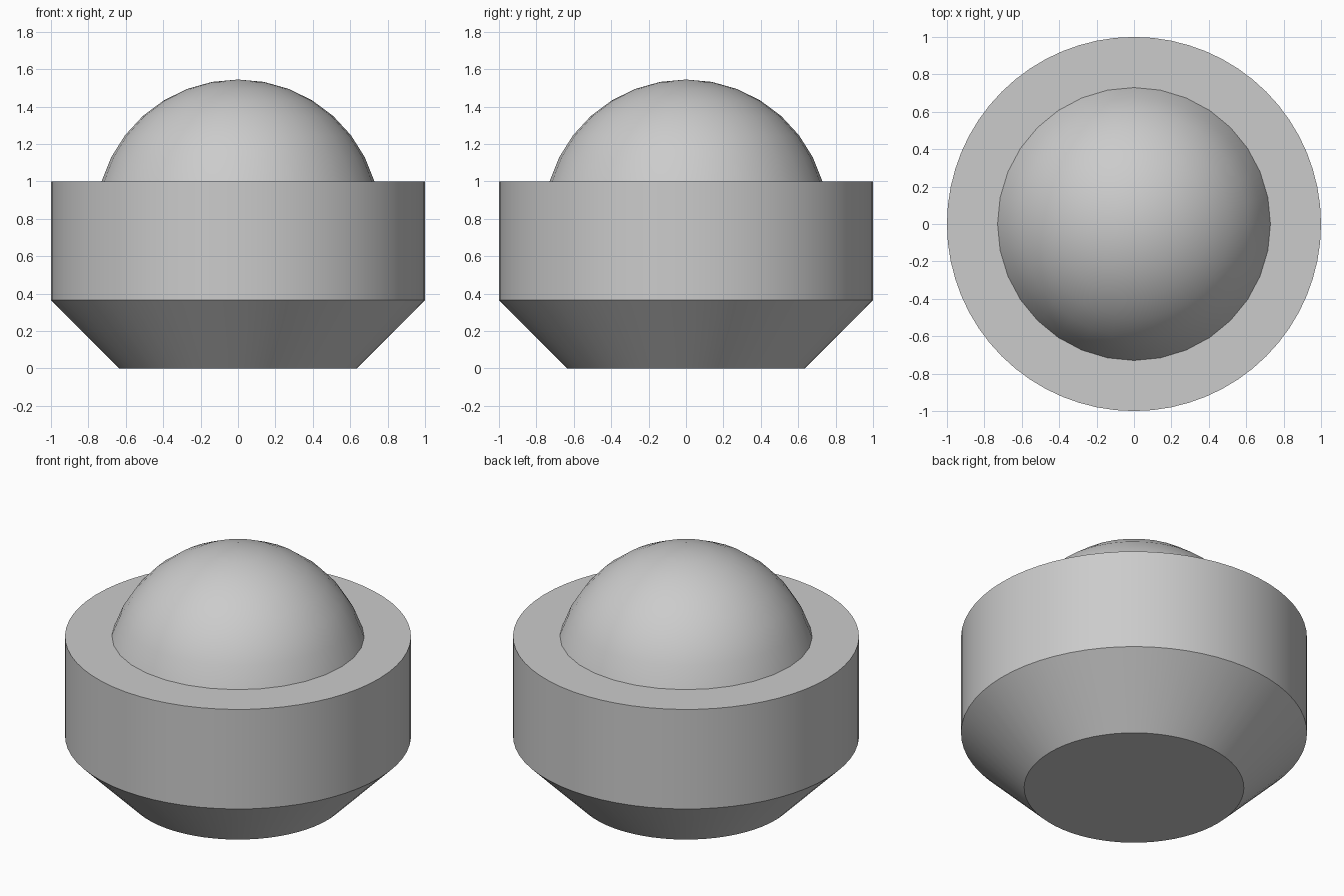
import bpy
import math

cube = bpy.data.objects.get("Cube")
if cube:
    bpy.data.objects.remove(cube, do_unlink=True)

grey = bpy.data.materials.new("plain grey")
grey.use_nodes = True
colour = (0.6, 0.6, 0.6, 1)
grey.diffuse_color = colour
grey.node_tree.nodes["Principled BSDF"].inputs["Base Color"].default_value = colour


def lathe(name, profile, sides, tip=None):
    """Spin (radius, height) points about z, with a flat cap below and a cap or a point on top."""
    verts = [(r * math.cos(a), r * math.sin(a), z)
             for r, z in profile
             for a in (math.tau * i / sides for i in range(sides))]
    faces = [(k * sides + i, k * sides + (i + 1) % sides,
              (k + 1) * sides + (i + 1) % sides, (k + 1) * sides + i)
             for k in range(len(profile) - 1) for i in range(sides)]
    faces.append(tuple(reversed(range(sides))))
    top = (len(profile) - 1) * sides
    if tip is None:
        faces.append(tuple(range(top, top + sides)))
    else:
        verts.append((0, 0, tip))
        faces += [(top + i, top + (i + 1) % sides, len(verts) - 1) for i in range(sides)]
    mesh = bpy.data.meshes.new(name)
    mesh.from_pydata(verts, [], faces)
    mesh.materials.append(grey)
    obj = bpy.data.objects.new(name, mesh)
    bpy.context.collection.objects.link(obj)
    bpy.ops.object.select_all(action="DESELECT")
    obj.select_set(True)
    bpy.context.view_layer.objects.active = obj
    bpy.ops.object.shade_smooth_by_angle(angle=math.radians(30))
    return obj


# Round body with a wide chamfer below
lathe("body", [(0.635, 0), (1, 0.365), (1, 1)], 64)

# Shallow dome seated on the flat top of the body
radius, top_z, rings = 0.761, 1.545, 7
step = math.radians(73.6) / rings
centre_z = top_z - radius
arc = [(radius * math.sin(step * k), centre_z + radius * math.cos(step * k))
       for k in range(rings, 0, -1)]
lathe("dome", arc, 32, tip=top_z)
